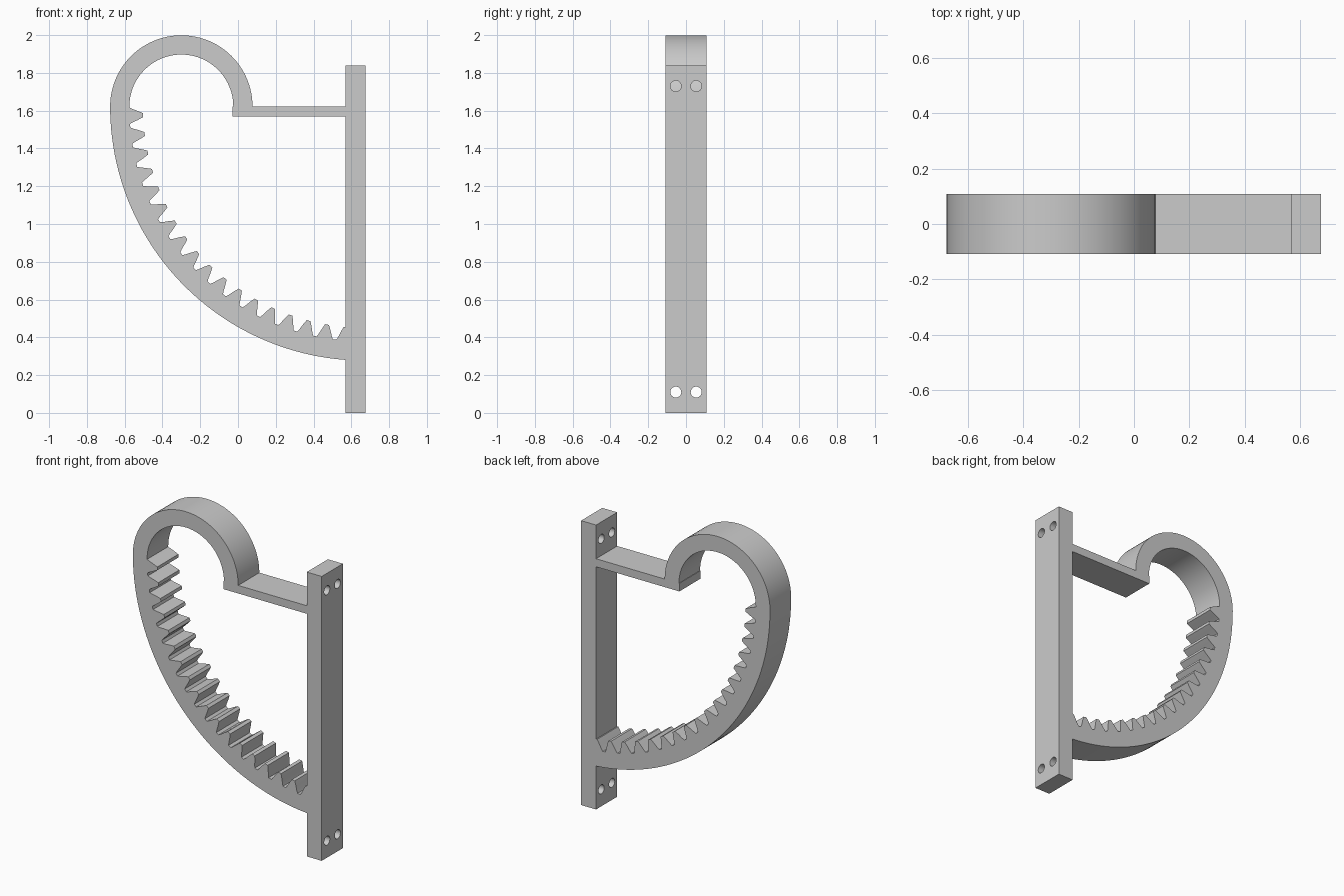
import bpy, bmesh, math

cube = bpy.data.objects.get("Cube")
if cube:
    bpy.data.objects.remove(cube, do_unlink=True)

HALF = 0.108                      # half depth of every part
SHELF_TOP = 1.622

grey = bpy.data.materials.new("plain grey")
grey.use_nodes = True
grey.diffuse_color = (0.6, 0.6, 0.6, 1)
grey.node_tree.nodes["Principled BSDF"].inputs["Base Color"].default_value = (0.6, 0.6, 0.6, 1)


def extrude_profile(name, points):
    """Extrude a closed front outline (x, z) through the depth."""
    bm = bmesh.new()
    face = bm.faces.new([bm.verts.new((x, -HALF, z)) for x, z in points])
    ret = bmesh.ops.extrude_face_region(bm, geom=[face])
    moved = [v for v in ret["geom"] if isinstance(v, bmesh.types.BMVert)]
    bmesh.ops.translate(bm, verts=moved, vec=(0, 2 * HALF, 0))
    bmesh.ops.recalc_face_normals(bm, faces=bm.faces)
    mesh = bpy.data.meshes.new(name)
    bm.to_mesh(mesh)
    bm.free()
    mesh.materials.append(grey)
    obj = bpy.data.objects.new(name, mesh)
    bpy.context.collection.objects.link(obj)
    return obj


def block(name, x0, x1, z0, z1):
    return extrude_profile(name, [(x0, z0), (x1, z0), (x1, z1), (x0, z1)])


def smooth(obj):
    bpy.ops.object.select_all(action="DESELECT")
    obj.select_set(True)
    bpy.context.view_layer.objects.active = obj
    bpy.ops.object.shade_smooth_by_angle(angle=math.radians(20))


def loop_point(radius, deg):
    a = math.radians(deg)
    return (-0.3 + radius * math.cos(a), SHELF_TOP + radius * math.sin(a))


def rack_point(radius, deg):
    """Point on the big quarter arc; 0 is far left, 90 is the bottom."""
    a = math.radians(deg)
    return (0.668 - radius * math.cos(a), SHELF_TOP - radius * math.sin(a))


# Curved band: round loop on top flowing into the toothed quarter arc
STEPS = 48
END = 87
outline = [loop_point(0.377, 180 * i / STEPS) for i in range(STEPS)]
outline += [rack_point(1.345, END * i / STEPS) for i in range(STEPS + 1)]

# Teeth: half of one tooth as (radius, half-width in degrees)
flank = [(1.243, 2.0), (1.225, 1.6), (1.2, 1.15), (1.171, 0.5)]
teeth = []
for i in range(18):
    mid = 2.25 + 4.88 * i
    teeth += [rack_point(r, mid - w) for r, w in flank]
    teeth += [rack_point(r, mid + w) for r, w in reversed(flank)]
outline += [p for p in reversed(teeth) if p[0] < 0.62]
outline += [loop_point(0.275, 180 - 180 * i / STEPS) for i in range(STEPS + 1)]
smooth(extrude_profile("toothed_band", outline))

# Shelf joining the loop to the post
block("shelf", -0.028, 0.57, 1.57, SHELF_TOP)

# Mounting post with a pair of screw holes at each end
post = block("mounting_post", 0.568, 0.675, 0, 1.84)
for z in (0.11, 1.73):
    for y in (-0.054, 0.054):
        bpy.ops.mesh.primitive_cylinder_add(vertices=32, radius=0.029, depth=0.4,
                                            location=(0.62, y, z),
                                            rotation=(0, math.pi / 2, 0))
        cutter = bpy.context.object
        cutter.name = "hole_cutter"
        cutter.hide_render = True
        mod = post.modifiers.new("hole", "BOOLEAN")
        mod.operation = "DIFFERENCE"
        mod.solver = "EXACT"
        mod.object = cutter
        bpy.context.view_layer.objects.active = post
        bpy.ops.object.modifier_apply(modifier=mod.name)
        bpy.data.objects.remove(cutter, do_unlink=True)
smooth(post)
